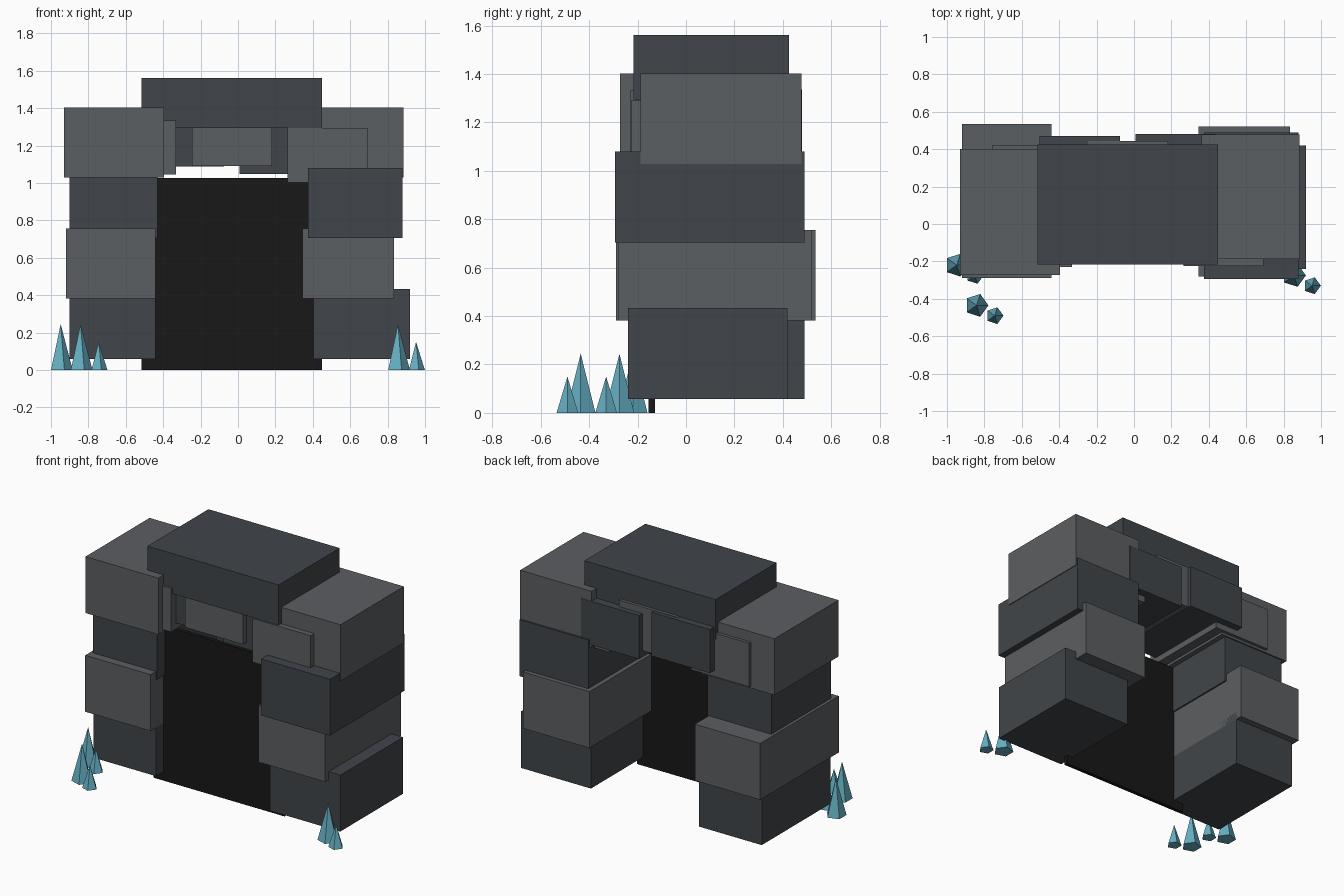
import bpy, math

if "Cube" in bpy.data.objects:
    bpy.data.objects.remove(bpy.data.objects["Cube"])


def material(name, rgb):
    m = bpy.data.materials.new(name)
    m.diffuse_color = (*rgb, 1)
    m.use_nodes = True
    m.node_tree.nodes["Principled BSDF"].inputs["Base Color"].default_value = m.diffuse_color
    return m


LIGHT = material("light_stone", (0.105, 0.112, 0.12))
DARK = material("dark_stone", (0.052, 0.06, 0.068))
BLACK = material("dark_void", (0.009, 0.009, 0.01))
TEAL = material("crystal", (0.13, 0.42, 0.53))


def block(name, x, y, z, mat):
    """Box from (min, max) ranges on each axis."""
    bpy.ops.mesh.primitive_cube_add(size=1, location=[(a + b) / 2 for a, b in (x, y, z)])
    ob = bpy.context.object
    ob.name = name
    ob.scale = [b - a for a, b in (x, y, z)]
    bpy.ops.object.transform_apply(location=False, rotation=False, scale=True)
    ob.data.materials.append(mat)


def crystal(name, x, y, radius, height):
    """Five-sided spike standing on the floor."""
    bpy.ops.mesh.primitive_cone_add(vertices=5, radius1=radius, radius2=0, depth=height,
                                    location=(x, y, height / 2), rotation=(0, 0, -math.pi / 2))
    ob = bpy.context.object
    ob.name = name
    ob.data.materials.append(TEAL)


# Side pillars: four uneven blocks each, bottom to top (x range, y range)
pillars = {
    "left": [((-0.90, -0.44), (-0.23, 0.49)), ((-0.92, -0.44), (-0.29, 0.535)),
             ((-0.90, -0.43), (-0.235, 0.39)), ((-0.93, -0.395), (-0.273, 0.40))],
    "right": [((0.405, 0.92), (-0.24, 0.42)), ((0.345, 0.835), (-0.28, 0.52)),
              ((0.375, 0.88), (-0.293, 0.49)), ((0.36, 0.885), (-0.188, 0.478))],
}
for side, rows in pillars.items():
    for i, (x, y) in enumerate(rows):
        z = 0.058 + 0.3233 * i
        block(f"{side}_pillar_block_{i + 1}", x, y, (z, z + 0.375), LIGHT if i % 2 else DARK)

# Arch stones: five overlapping blocks (centre x, back y, bottom z)
arch = [(-0.545, 0.42, 1.045), (-0.29, 0.47, 1.087), (-0.033, 0.445, 1.09),
        (0.223, 0.48, 1.047), (0.478, 0.425, 1.003)]
for i, (x, y, z) in enumerate(arch):
    block(f"arch_stone_{i + 1}", (x - 0.214, x + 0.214), (y - 0.65, y), (z, z + 0.29),
          DARK if i % 2 else LIGHT)

# Capstone and dark entrance panel
block("capstone", (-0.515, 0.45), (-0.217, 0.425), (1.295, 1.562), DARK)
block("entrance_panel", (-0.515, 0.45), (-0.154, -0.128), (0, 1.027), BLACK)

# Crystal pairs: a tall spike with a short one beside it
for i, (x, y) in enumerate([(-0.948, -0.22), (-0.842, -0.435), (0.855, -0.275)]):
    crystal(f"tall_crystal_{i + 1}", x, y, 0.064, 0.245)
    crystal(f"short_crystal_{i + 1}", x + 0.097, y - 0.055, 0.047, 0.15)
